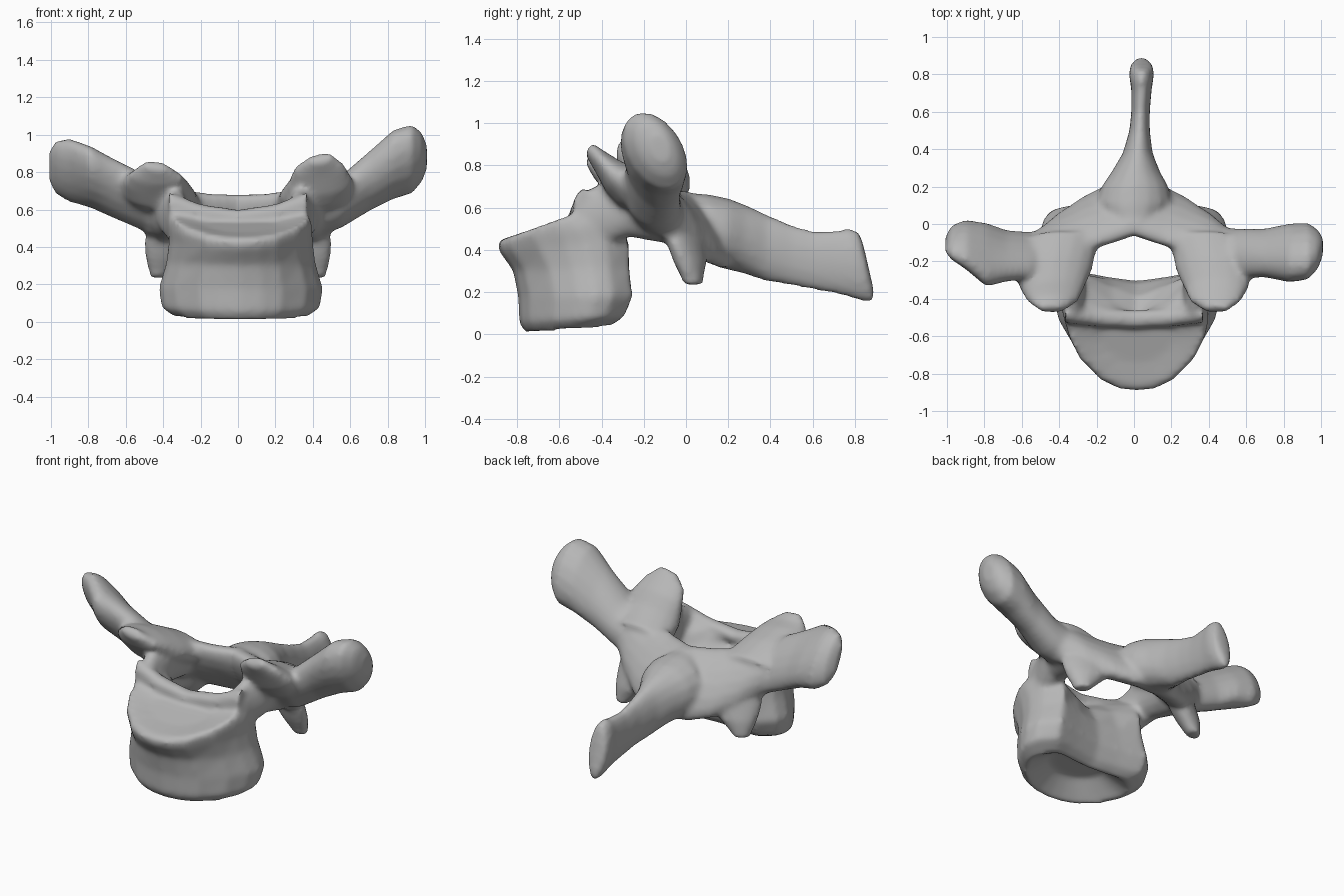
import bpy, bmesh, math
from mathutils import Vector

cube = bpy.data.objects.get("Cube")
if cube:
    bpy.data.objects.remove(cube)

bone = bpy.data.materials.new("bone_grey")
bone.use_nodes = True
GREY = (0.47, 0.47, 0.47, 1)
bone.diffuse_color = GREY
bone.node_tree.nodes["Principled BSDF"].inputs["Base Color"].default_value = GREY
parts = []


def skin(name, rings):
    """Closed skin over a list of point rings of equal length."""
    bm = bmesh.new()
    loops = [[bm.verts.new(p) for p in ring] for ring in rings]
    n = len(loops[0])
    for a, b in zip(loops, loops[1:]):
        for i in range(n):
            j = (i + 1) % n
            bm.faces.new((a[i], a[j], b[j], b[i]))
    bm.faces.new(loops[0][::-1])
    bm.faces.new(loops[-1])
    bmesh.ops.recalc_face_normals(bm, faces=bm.faces)
    mesh = bpy.data.meshes.new(name)
    bm.to_mesh(mesh)
    bm.free()
    obj = bpy.data.objects.new(name, mesh)
    bpy.context.collection.objects.link(obj)
    parts.append(obj)


def limb(name, sections, side=1):
    """Loft of ellipses; a section is centre, half axis u, half axis v."""
    rings = []
    for c, u, v in sections:
        c, u, v = Vector(c), Vector(u), Vector(v)
        ring = []
        for k in range(16):
            t = math.tau * k / 16
            p = c + u * math.cos(t) + v * math.sin(t)
            ring.append((p.x * side, p.y, p.z))
        rings.append(ring)
    skin(name, rings)


# Vertebral body: heart-shaped outline stacked upward, with dished end plates
half = [(0, 0), (.26, .025), (.5, .1), (.8, .31), (.95, .52), (1, .67), (.96, .82), (.74, 1), (.35, .96)]
outline = half + [(0, .94)] + [(-x, t) for x, t in half[:0:-1]]
levels = [  # height, slope, half width, front, back, notch depth at the back
    (.12, .05, .18, -.64, -.45, 0), (.015, .09, .35, -.755, -.36, 0), (.065, .06, .425, -.79, -.29, .02),
    (.18, 0, .44, -.795, -.25, .02), (.31, .03, .4, -.82, -.265, .02), (.42, .1, .385, -.885, -.27, .08),
    (.49, .2, .385, -.895, -.32, .14), (.55, .36, .365, -.865, -.43, .04), (.52, .3, .2, -.74, -.55, 0)]
body = []
for z, slope, w, front, back, notch in levels:
    ring = []
    for x, t in outline:
        y = front + (back - front) * t
        if t > .9:
            y -= notch * (1 - abs(x) / .74)
        ring.append((.015 + x * w, y, z + slope * (y + .6)))
    body.append(ring)
skin("vertebral_body", body)

# Raised rim across the back of the upper end plate
limb("posterior_rim", [((x, y, z), (0, .05, 0), (0, 0, r)) for x, y, z, r in (
    (-.37, -.48, .62, .075), (-.2, -.5, .58, .05), (0, -.51, .56, .04),
    (.2, -.5, .58, .05), (.37, -.48, .62, .075))])

for side, label in ((1, "left"), (-1, "right")):
    # Pedicle joining the body to the arch
    limb("pedicle_" + label, [
        ((.31, -.53, .53), (.06, 0, 0), (0, 0, .12)),
        ((.33, -.42, .56), (.065, 0, 0), (0, 0, .15)),
        ((.355, -.27, .6), (.095, 0, 0), (0, 0, .14)),
        ((.38, -.1, .58), (.13, 0, 0), (0, 0, .15))], side)

    # Upper joint surface: broad at the root, thinning to a raised lip
    lift = .02 * side
    limb("superior_facet_" + label, [
        ((.39, -.1, .62), (.2, 0, 0), (0, .07, .08)),
        ((.425, -.25, .69), (.2, 0, .01), (0, .07, .085)),
        ((.44, -.34, .745), (.175, 0, .01), (0, .04, .07)),
        ((.435, -.41, .8 + lift), (.14, 0, .01), (0, .02, .05)),
        ((.44, -.46, .86 + lift), (.065, 0, .01), (0, .02, .025))], side)

    # Half of the lamina: a sheet sloping from the canal edge down and back
    limb("lamina_" + label, [
        ((.5, -.14, .61), (.03, .09, .03), (0, -.05, .14)),
        ((.38, -.06, .56), (.04, .075, .03), (0, -.09, .16)),
        ((.26, .0, .52), (.04, .07, .03), (0, -.125, .18)),
        ((.14, .05, .5), (.04, .07, .03), (0, -.14, .185)),
        ((-.03, .09, .5), (0, .08, .03), (0, -.12, .18))], side)

    # Lower joint process, merging into the lamina
    limb("inferior_facet_" + label, [
        ((.33, -.04, .54), (.15, -.04, 0), (.02, .075, 0)),
        ((.36, .0, .43), (.14, -.06, 0), (.02, .07, 0)),
        ((.385, .02, .34), (.11, -.045, 0), (.02, .065, 0)),
        ((.425, .035, .235), (.045, -.01, 0), (0, .045, 0))], side)

# Transverse processes, the left one swept higher
left_wing = [(.42, -.14, .58, .12, .12), (.55, -.16, .64, .125, .14), (.7, -.155, .75, .115, .16),
             (.83, -.155, .84, .14, .185), (.93, -.145, .87, .135, .185), (.985, -.135, .88, .09, .13),
             (1.01, -.12, .88, .04, .06)]
right_wing = [(.42, -.14, .58, .12, .12), (.55, -.17, .66, .125, .145), (.68, -.17, .72, .135, .15),
              (.79, -.165, .775, .17, .155), (.9, -.11, .81, .13, .16), (.975, -.1, .825, .09, .13),
              (1.01, -.11, .83, .04, .06)]
for side, label, wing, lean, roll in ((1, "left", left_wing, -.4, .02), (-1, "right", right_wing, -.2, -.06)):
    limb("transverse_process_" + label,
         [((x, y, z), (0, hy, roll), (0, lean * hz, hz)) for x, y, z, hy, hz in wing], side)

# Spinous process with a flared tip
spine = [(.0, .07, .5, .15, .17, -.05), (.0, .13, .49, .2, .175, -.03), (.005, .2, .475, .18, .17, 0),
         (.01, .28, .45, .13, .165, 0), (.02, .38, .41, .08, .16, 0),
         (.03, .5, .375, .055, .145, 0), (.035, .6, .35, .05, .14, 0),
         (.04, .72, .34, .055, .155, -.01), (.04, .8, .33, .068, .175, -.035),
         (.04, .85, .322, .06, .17, -.035), (.04, .865, .315, .03, .13, -.03)]
limb("spinous_process", [((x, y, z), (hx, 0, 0), (0, lean, hz)) for x, y, z, hx, hz, lean in spine])

# Fuse the parts into one continuous bone
bpy.ops.object.select_all(action='DESELECT')
for part in parts:
    part.select_set(True)
vertebra = parts[0]
bpy.context.view_layer.objects.active = vertebra
bpy.ops.object.join()
vertebra.name = "vertebra"
fuse = vertebra.modifiers.new("fuse", 'REMESH')
fuse.mode = 'VOXEL'
fuse.voxel_size = .016
soften = vertebra.modifiers.new("soften", 'SMOOTH')
soften.factor = .5
soften.iterations = 10
for name in ("fuse", "soften"):
    bpy.ops.object.modifier_apply(modifier=name)
vertebra.data.materials.clear()
vertebra.data.materials.append(bone)
bpy.ops.object.shade_smooth_by_angle(angle=math.radians(50))
